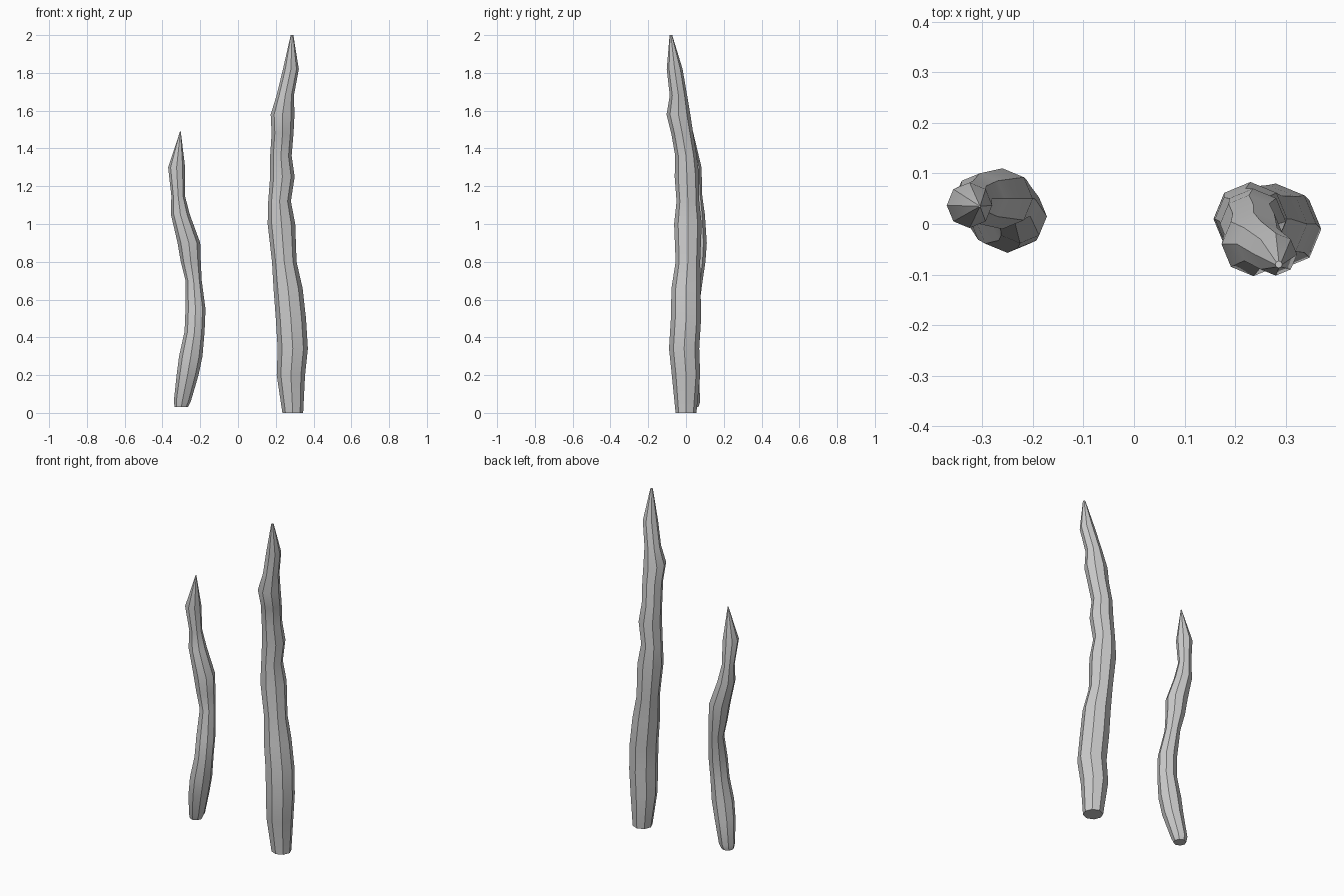
import bpy, bmesh, math
from mathutils import Matrix, Vector

cube = bpy.data.objects.get("Cube")
if cube:
    bpy.data.objects.remove(cube, do_unlink=True)

grey = bpy.data.materials.new("pale grey")
grey.use_nodes = True
grey.diffuse_color = (0.6, 0.6, 0.6, 1)
shader = grey.node_tree.nodes["Principled BSDF"]
shader.inputs["Base Color"].default_value = grey.diffuse_color


def add_ring(bm, centre, radius, sides):
    """Add one level ring of vertices around a centre."""
    ring = bmesh.ops.create_circle(bm, segments=sides, radius=radius,
                                   matrix=Matrix.Translation(centre))
    return ring["verts"]


def bridge(bm, lower, upper):
    """Join two neighbouring rings with a band of quads."""
    for i, corner in enumerate(lower):
        bm.faces.new((lower[i - 1], corner, upper[i], upper[i - 1]))


def build_spike(name, spine, sides=8):
    """Skin a wandering spine, given as (height, x, y, radius) stations."""
    bm = bmesh.new()
    rings = [add_ring(bm, Vector((x, y, height)), radius, sides)
             for height, x, y, radius in spine]
    for lower, upper in zip(rings, rings[1:]):
        bridge(bm, lower, upper)
    bm.faces.new(rings[0])
    bm.faces.new(rings[-1])
    bmesh.ops.recalc_face_normals(bm, faces=bm.faces)

    mesh = bpy.data.meshes.new(name)
    bm.to_mesh(mesh)
    bm.free()
    mesh.materials.append(grey)
    spike = bpy.data.objects.new(name, mesh)
    bpy.context.collection.objects.link(spike)

    bpy.ops.object.select_all(action='DESELECT')
    spike.select_set(True)
    bpy.context.view_layer.objects.active = spike
    bpy.ops.object.shade_smooth_by_angle(angle=math.radians(40))


# Tall spike, thick at the foot and leaning forward at the tip
build_spike("tall_spike", [
    (0, .29, 0, .055),
    (.2, .28, 0, .075),
    (.34, .29, -.01, .08),
    (.5, .28, 0, .08),
    (.66, .265, 0, .077),
    (.8, .245, .01, .065),
    (1, .23, .01, .073),
    (1.12, .22, .01, .06),
    (1.25, .235, .005, .065),
    (1.36, .227, 0, .057),
    (1.48, .236, -.02, .058),
    (1.58, .236, -.04, .063),
    (1.68, .25, -.04, .046),
    (1.82, .28, -.06, .042),
    (2, .286, -.08, .007),
])

# Short spike, bending outward above its middle
build_spike("short_spike", [
    (.03, -.3, .03, .035),
    (.06, -.295, .03, .045),
    (.2, -.267, .01, .058),
    (.3, -.25, .005, .062),
    (.43, -.23, .005, .053),
    (.55, -.225, .015, .053),
    (.7, -.235, .045, .043),
    (.8, -.25, .05, .053),
    (.9, -.26, .05, .06),
    (1.05, -.305, .05, .05),
    (1.15, -.317, .05, .036),
    (1.3, -.325, .037, .045),
    (1.49, -.305, .035, .002),
])
